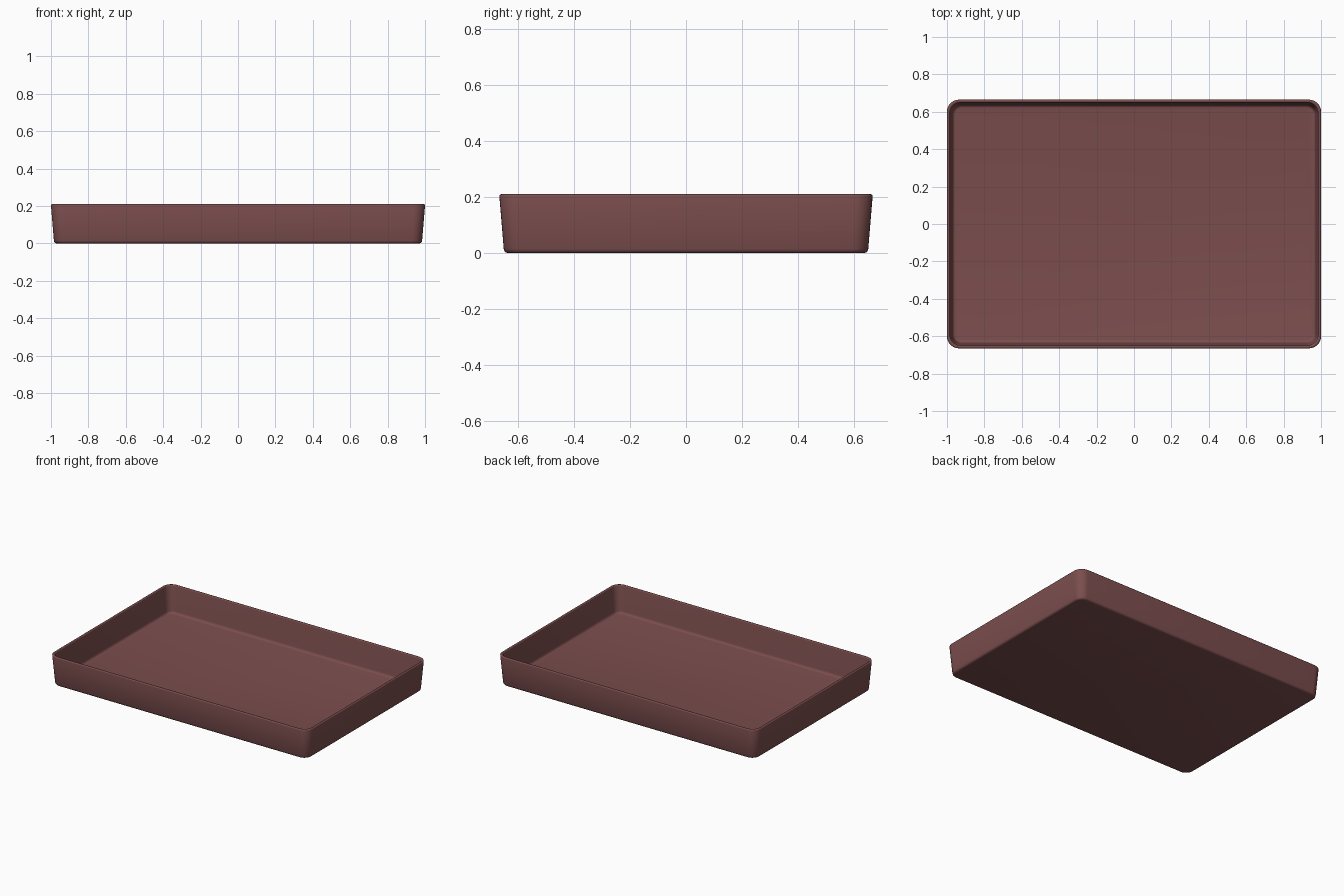
import bpy, bmesh, math

if "Cube" in bpy.data.objects:
    bpy.data.objects.remove(bpy.data.objects["Cube"])

CORNER_STEPS = 8

def rounded_loop(bm, inset, z):
    """Rounded rectangle, inset from the outer rim outline."""
    hx, hy, r = 1.0 - inset, 0.665 - inset, max(0.065 - inset * 0.6, 0.015)
    verts = []
    for k, (sx, sy) in enumerate([(1, 1), (-1, 1), (-1, -1), (1, -1)]):
        for i in range(CORNER_STEPS + 1):
            a = math.radians(90 * (k + i / CORNER_STEPS))
            verts.append(bm.verts.new((sx * (hx - r) + r * math.cos(a),
                                       sy * (hy - r) + r * math.sin(a), z)))
    return verts

# Wall cross-section: (inset, height) from the underside, over the rim, to the floor
profile = [(0.030, 0.0), (0.023, 0.002), (0.018, 0.007), (0.0155, 0.015),
           (0.0, 0.202), (0.001, 0.206), (0.004, 0.209), (0.008, 0.21),
           (0.012, 0.209), (0.015, 0.206), (0.016, 0.202),
           (0.029, 0.038), (0.031, 0.029), (0.036, 0.022), (0.044, 0.02)]

bm = bmesh.new()
loops = [rounded_loop(bm, d, z) for d, z in profile]
n = len(loops[0])
for a, b in zip(loops, loops[1:]):
    for i in range(n):
        j = (i + 1) % n
        bm.faces.new((a[i], a[j], b[j], b[i]))
bm.faces.new(list(reversed(loops[0])))   # underside
bm.faces.new(loops[-1])                  # inner floor
bmesh.ops.recalc_face_normals(bm, faces=bm.faces)

mesh = bpy.data.meshes.new("tray")
bm.to_mesh(mesh)
bm.free()
tray = bpy.data.objects.new("tray", mesh)
bpy.context.collection.objects.link(tray)

# Muted red-brown finish
mat = bpy.data.materials.new("red_brown")
mat.diffuse_color = (0.20, 0.075, 0.075, 1)
mat.use_nodes = True
mat.node_tree.nodes["Principled BSDF"].inputs["Base Color"].default_value = mat.diffuse_color
mesh.materials.append(mat)

bpy.context.view_layer.objects.active = tray
tray.select_set(True)
bpy.ops.object.shade_smooth_by_angle(angle=math.radians(40))
